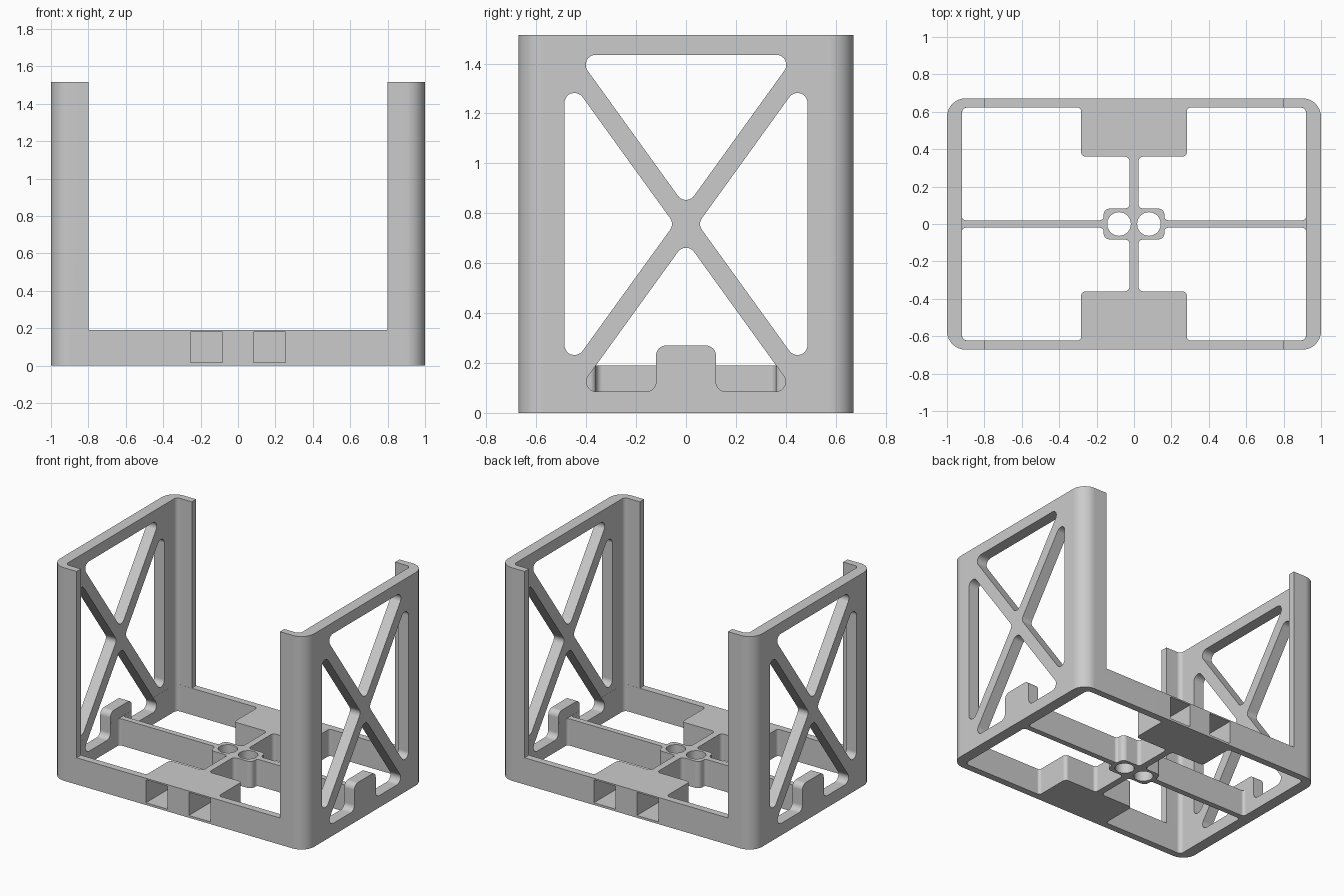
import bpy
import bmesh
import math
from mathutils import Vector

cube = bpy.data.objects.get("Cube")
if cube:
    bpy.data.objects.remove(cube, do_unlink=True)

HEIGHT, RAIL = 1.515, 0.19
HALF_X, HALF_Y = 1.0, 0.672
IN_X, IN_Y = 0.92, 0.623

grey = bpy.data.materials.new("plain_grey")
grey.use_nodes = True
grey.diffuse_color = (0.6, 0.6, 0.6, 1)
grey.node_tree.nodes["Principled BSDF"].inputs["Base Color"].default_value = (0.6, 0.6, 0.6, 1)


def rounded(corners, steps=8):
    """Turn (a, b, radius) corners into a filleted outline."""
    out = []
    for i, (a, b, r) in enumerate(corners):
        p = Vector((a, b))
        if r == 0:
            out.append(p)
            continue
        u = (Vector(corners[i - 1][:2]) - p).normalized()
        v = (Vector(corners[(i + 1) % len(corners)][:2]) - p).normalized()
        half = u.angle(v) / 2
        center = p + (u + v).normalized() * r / math.sin(half)
        reach = r / math.tan(half)
        s, e = p + u * reach - center, p + v * reach - center
        start = math.atan2(s.y, s.x)
        turn = math.remainder(math.atan2(e.y, e.x) - start, math.tau)
        for k in range(steps + 1):
            t = start + turn * k / steps
            out.append(center + r * Vector((math.cos(t), math.sin(t))))
    return out


def rect(a0, a1, b0, b1, r=0):
    return rounded([(a0, b0, r), (a1, b0, r), (a1, b1, r), (a0, b1, r)])


def prism(name, outline, lo, hi, axis="z"):
    """Extrude a closed outline along the given axis."""
    place = {"z": lambda p, h: (p.x, p.y, h),
             "x": lambda p, h: (h, p.x, p.y),
             "y": lambda p, h: (p.x, h, p.y)}[axis]
    bm = bmesh.new()
    rings = [[bm.verts.new(place(p, h)) for p in outline] for h in (lo, hi)]
    bm.faces.new(rings[0])
    bm.faces.new(rings[1])
    n = len(outline)
    for i in range(n):
        j = (i + 1) % n
        bm.faces.new((rings[0][i], rings[0][j], rings[1][j], rings[1][i]))
    bmesh.ops.recalc_face_normals(bm, faces=bm.faces[:])
    mesh = bpy.data.meshes.new(name)
    bm.to_mesh(mesh)
    bm.free()
    mesh.materials.append(grey)
    obj = bpy.data.objects.new(name, mesh)
    bpy.context.collection.objects.link(obj)
    return obj


# Solid block with rounded upright corners
frame = prism("open_frame", rect(-HALF_X, HALF_X, -HALF_Y, HALF_Y, 0.1), 0, HEIGHT)
bpy.ops.object.select_all(action="DESELECT")
frame.select_set(True)
bpy.context.view_layer.objects.active = frame


def cut(outline, lo, hi, axis="z"):
    tool = prism("cutter", outline, lo, hi, axis)
    tool.hide_render = True
    mod = frame.modifiers.new("cut", "BOOLEAN")
    mod.operation = "DIFFERENCE"
    mod.solver = "EXACT"
    mod.object = tool
    bpy.ops.object.modifier_apply(modifier=mod.name)
    mesh = tool.data
    bpy.data.objects.remove(tool, do_unlink=True)
    bpy.data.meshes.remove(mesh)


# Interior above the low rails, and the wide front and back gaps
gap = 0.0005
cut(rect(-IN_X - gap, IN_X + gap, -IN_Y - gap, IN_Y + gap, 0.03), RAIL, 2)
cut(rect(-0.8, 0.8, -1, 1), RAIL, 2)

# Four floor openings, leaving rails, pads, spars and the centre boss
opening = [(IN_X, 0.02, 0.02), (0.163, 0.02, 0.02), (0.163, 0.083, 0.035),
           (0.024, 0.083, 0.025), (0.024, 0.36, 0.025), (0.283, 0.36, 0.025),
           (0.283, IN_Y, 0.02), (IN_X, IN_Y, 0.03)]
for sx in (-1, 1):
    for sy in (-1, 1):
        cut(rounded([(x * sx, y * sy, r) for x, y, r in opening]), -0.1, 0.3)

# Two round holes through the centre boss
for sx in (-1, 1):
    cut([Vector((0.08 * sx + 0.063 * math.cos(k * math.tau / 40),
                 0.063 * math.sin(k * math.tau / 40))) for k in range(40)], -0.1, 0.3)

# Cross-braced windows in both side walls, with a tab rising in the lowest
R = 0.04
upper = [(-0.44, 1.435, R), (0.44, 1.435, R), (0, 0.825, R)]
flank = [(0.487, 1.366, R), (0.487, 0.148, R), (0.047, 0.757, R)]
lower = [(-0.437, 0.085, R), (-0.12, 0.085, R), (-0.12, 0.27, R), (0.12, 0.27, R),
         (0.12, 0.085, R), (0.437, 0.085, R), (0, 0.69, R)]
flipped = [(-y, z, r) for y, z, r in flank]
for side in (-1, 1):
    for window in (upper, flank, flipped, lower):
        cut(rounded(window), 0.85 * side, 1.1 * side, "x")

# Square blind pockets in the front and back pads
for sy in (-1, 1):
    for sx in (-1, 1):
        cut(rect(0.084 * sx, 0.254 * sx, 0.016, 0.18), 0.42 * sy, 0.8 * sy, "y")

# Smooth fillets with flat walls
bpy.ops.object.shade_smooth_by_angle(angle=math.radians(30))
weighted = frame.modifiers.new("flat_walls", "WEIGHTED_NORMAL")
weighted.keep_sharp = True
